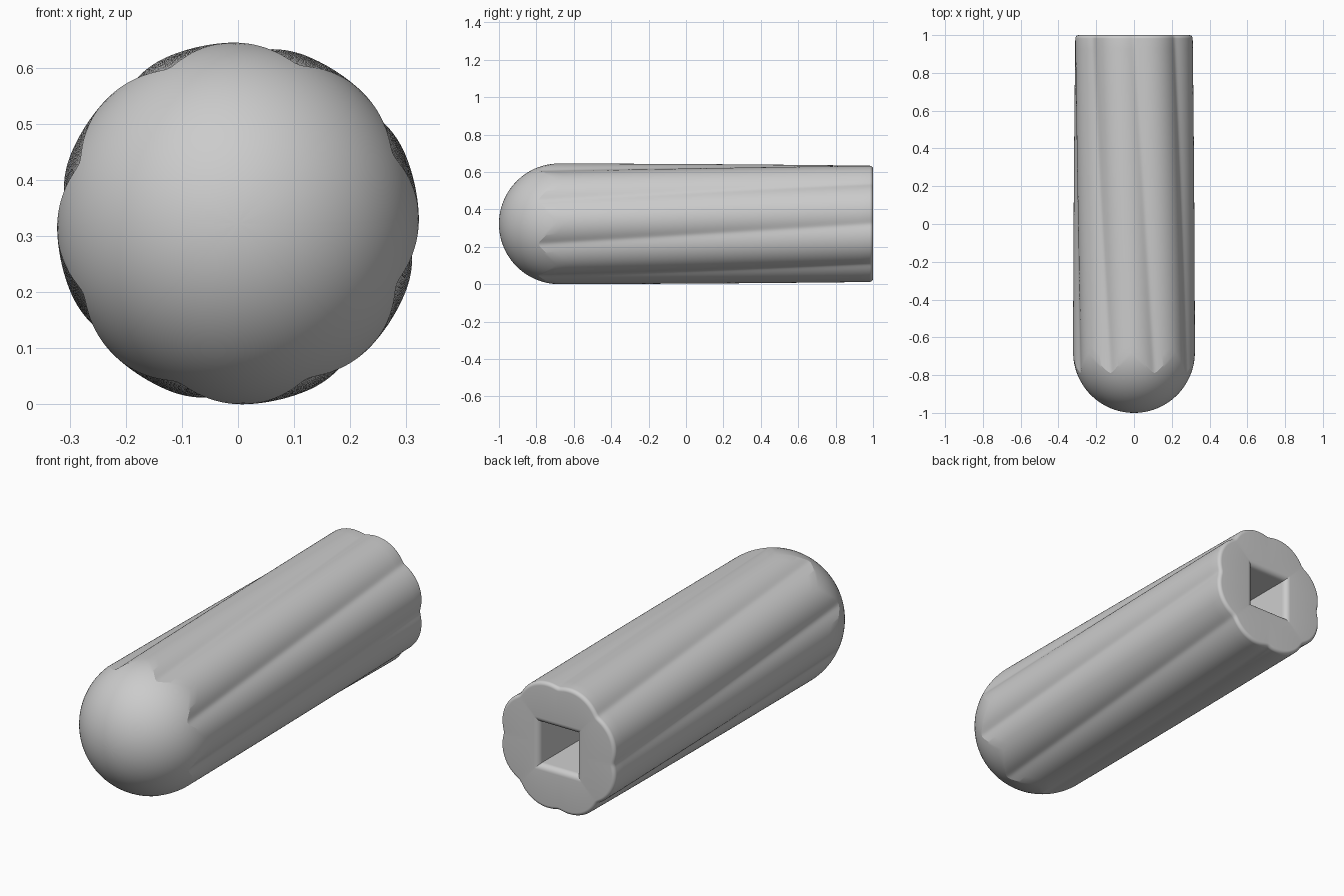
import bpy, bmesh, math

if "Cube" in bpy.data.objects:
    bpy.data.objects.remove(bpy.data.objects["Cube"])

R = 0.3225           # dome radius and lobe crest radius
D = 0.155            # distance of lobe centres from the axis
N = 256              # points per ring, 32 per lobe
DOME_Y = -1 + R
END_F = 0.018        # rim fillet
LIP_F = 0.028        # socket lip fillet
MOUTH = 0.13         # socket half width at the mouth
FLOOR_Y = -0.2       # bottom of the socket
STEP = 2 * math.pi / N


def lobe_radius(a):
    """Eight round lobes with softened grooves between them."""
    h = math.pi / 8
    e = h - abs((a % (2 * h)) - h)
    e = math.hypot(e, math.radians(1.6) * math.exp(-(e / 0.08) ** 2))
    off = h - min(e, h)
    r = R - D
    return D * math.cos(off) + math.sqrt(r * r - (D * math.sin(off)) ** 2)


# lobes are centred on 22.5 degrees + k * 45, groove on 0
def twist(y):
    return -math.radians(21) * (1 - y) / 1.8


def place(r, y, a):
    return (r * math.cos(a), y, R + r * math.sin(a))


def square_radius(a, half):
    return half / max(abs(math.cos(a)), abs(math.sin(a)))


angles = [i * STEP for i in range(N)]
radii = [lobe_radius(a) for a in angles]
rings = []

# dome, cut by the lobed section
CAP = 28
for k in range(1, CAP + 1):
    ring = []
    for a, r in zip(angles, radii):
        phi = math.asin(min(1, r / R)) * k / CAP
        y = DOME_Y - R * math.cos(phi)
        ring.append(place(R * math.sin(phi), y, a + twist(y)))
    rings.append(ring)

# twisted lobed shaft
BODY = 32
for k in range(1, BODY + 1):
    ring = []
    for a, r in zip(angles, radii):
        y0 = DOME_Y - math.sqrt(max(0, R * R - r * r))
        y = y0 + (1 - END_F - y0) * k / BODY
        ring.append(place(r, y, a + twist(y)))
    rings.append(ring)

# rounded rim at the flat end
for k in range(1, 9):
    t = math.pi / 2 * k / 8
    y = 1 - END_F * (1 - math.sin(t))
    inset = END_F * (1 - math.cos(t))
    rings.append([place(r - inset, y, a) for a, r in zip(angles, radii)])

# square socket with a rounded lip
for k in range(0, 9):
    t = math.pi / 2 * k / 8
    half = MOUTH - LIP_F * math.sin(t)
    y = 1 - LIP_F * (1 - math.cos(t))
    rings.append([place(square_radius(a, half), y, a) for a in angles])
rings.append([place(square_radius(a, MOUTH - LIP_F), FLOOR_Y, a) for a in angles])

# skin the rings
bm = bmesh.new()
loops = [[bm.verts.new(p) for p in ring] for ring in rings]
pole = bm.verts.new((0, -1, R))
bottom = bm.verts.new((0, FLOOR_Y, R))
for i in range(N):
    j = (i + 1) % N
    bm.faces.new((pole, loops[0][i], loops[0][j]))
    bm.faces.new((bottom, loops[-1][j], loops[-1][i]))
    for lo, hi in zip(loops, loops[1:]):
        bm.faces.new((lo[i], hi[i], hi[j], lo[j]))
bmesh.ops.recalc_face_normals(bm, faces=bm.faces[:])

mesh = bpy.data.meshes.new("fluted_grip")
bm.to_mesh(mesh)
bm.free()
grip = bpy.data.objects.new("fluted_grip", mesh)
bpy.context.collection.objects.link(grip)
bpy.context.view_layer.objects.active = grip
grip.select_set(True)
bpy.ops.object.shade_smooth_by_angle(angle=math.radians(18))
